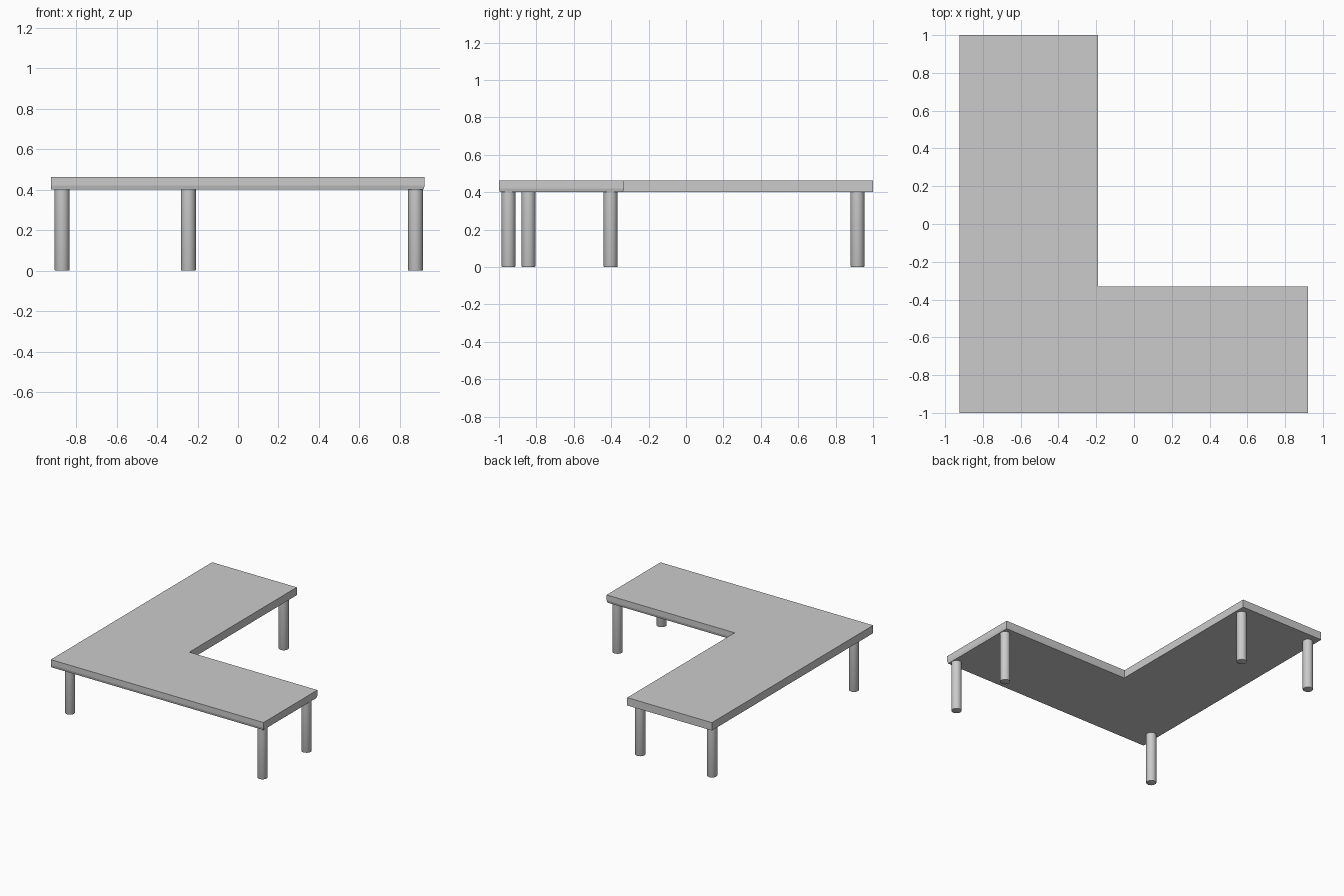
import bpy, bmesh

if "Cube" in bpy.data.objects:
    bpy.data.objects.remove(bpy.data.objects["Cube"])

def finish(bm, name, smooth=False):
    bmesh.ops.recalc_face_normals(bm, faces=bm.faces)
    me = bpy.data.meshes.new(name)
    bm.to_mesh(me)
    bm.free()
    ob = bpy.data.objects.new(name, me)
    bpy.context.collection.objects.link(ob)
    if smooth:
        bpy.ops.object.select_all(action='DESELECT')
        ob.select_set(True)
        bpy.context.view_layer.objects.active = ob
        bpy.ops.object.shade_smooth_by_angle()
    return ob

def l_outline(inset):
    # L plan; the short arm's lower rim tapers in by the inset
    return [(-0.925, -1 + inset), (0.922 - inset, -1 + inset), (0.922 - inset, -0.332 - inset),
            (-0.19, -0.332 - inset), (-0.19, 1), (-0.925, 1)]

# L-shaped table top: straight edge with a slightly undercut lower rim
bm = bmesh.new()
rings = [[bm.verts.new((x, y, z)) for x, y in l_outline(inset)]
         for z, inset in ((0.40, 0.005), (0.42, 0.0), (0.462, 0.0))]
bm.faces.new(rings[0][::-1])
bm.faces.new(rings[-1])
for lower, upper in zip(rings, rings[1:]):
    for i in range(6):
        j = (i + 1) % 6
        bm.faces.new((lower[i], lower[j], upper[j], upper[i]))
finish(bm, "table_top")

# Round legs with a slightly eased foot
def leg(name, x, y, radius=0.037, height=0.402):
    bm = bmesh.new()
    bmesh.ops.create_cone(bm, cap_ends=True, segments=32, radius1=radius,
                          radius2=radius, depth=height)
    bmesh.ops.translate(bm, verts=bm.verts, vec=(0, 0, height / 2))
    foot = [e for e in bm.edges if all(v.co.z < 0.001 for v in e.verts)]
    bmesh.ops.bevel(bm, geom=foot, offset=0.004, segments=2, profile=0.5, affect='EDGES')
    finish(bm, name, True).location = (x, y, 0)

for name, x, y in (("front_left_leg", -0.869, -0.842),
                   ("front_right_leg", 0.877, -0.949),
                   ("inner_right_leg", 0.877, -0.403),
                   ("back_left_leg", -0.869, 0.917),
                   ("back_right_leg", -0.245, 0.917)):
    leg(name, x, y)
